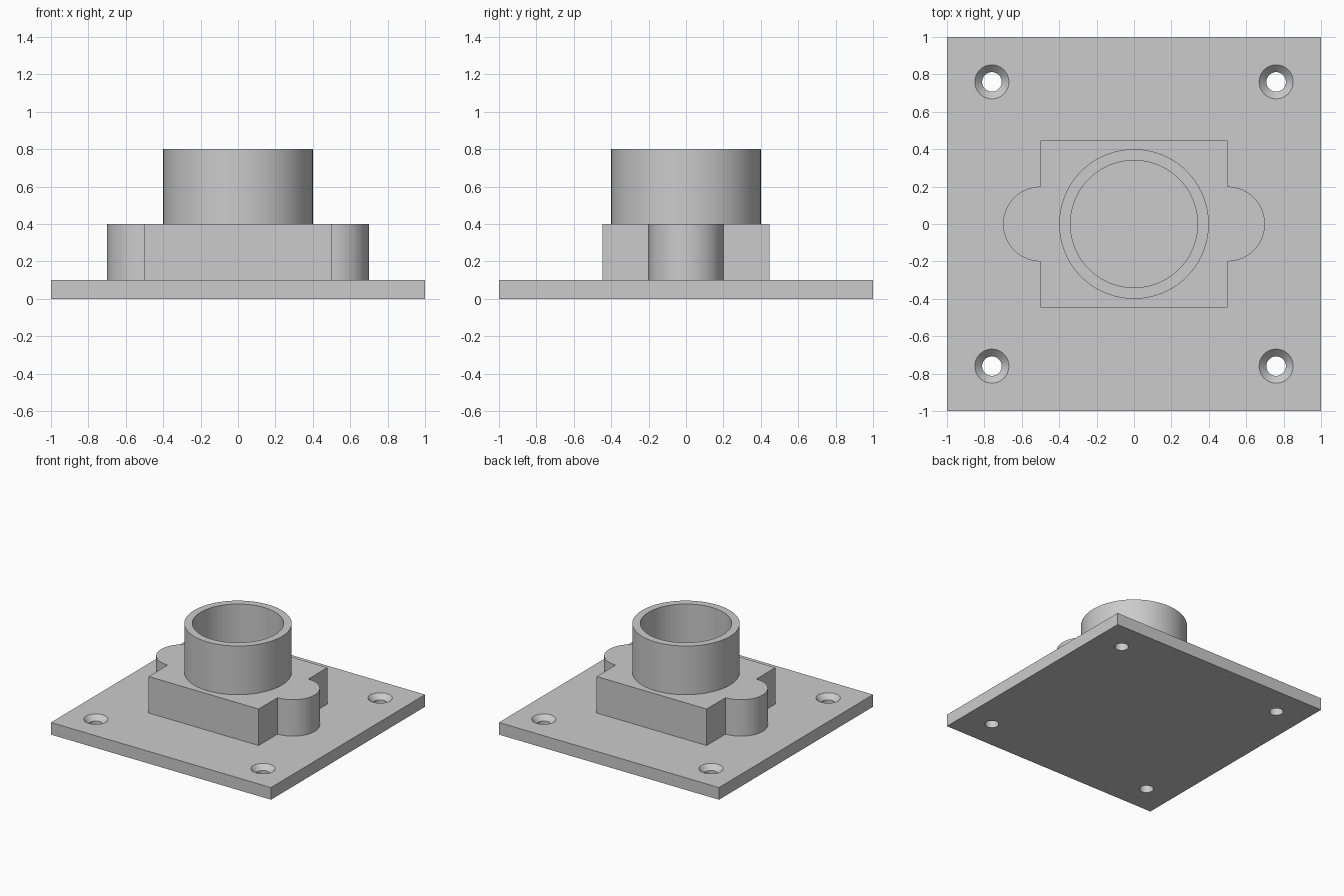
import bpy, bmesh, math

if "Cube" in bpy.data.objects:
    bpy.data.objects.remove(bpy.data.objects["Cube"])

grey = bpy.data.materials.new("light_grey")
grey.diffuse_color = (0.6, 0.6, 0.6, 1)
grey.use_nodes = True
grey.node_tree.nodes["Principled BSDF"].inputs["Base Color"].default_value = grey.diffuse_color


def make_object(name, bm):
    bmesh.ops.remove_doubles(bm, verts=bm.verts, dist=1e-5)
    bmesh.ops.recalc_face_normals(bm, faces=bm.faces)
    mesh = bpy.data.meshes.new(name)
    bm.to_mesh(mesh)
    bm.free()
    mesh.materials.append(grey)
    obj = bpy.data.objects.new(name, mesh)
    bpy.context.collection.objects.link(obj)
    return obj


def smooth(obj):
    bpy.ops.object.select_all(action='DESELECT')
    obj.select_set(True)
    bpy.context.view_layer.objects.active = obj
    bpy.ops.object.shade_smooth_by_angle(angle=math.radians(30))


def extrude_outline(bm, points, z0, z1):
    """Prism from a closed outline."""
    face = bm.faces.new([bm.verts.new((x, y, z0)) for x, y in points])
    ext = bmesh.ops.extrude_face_region(bm, geom=[face], use_keep_orig=True)
    top = [v for v in ext["geom"] if isinstance(v, bmesh.types.BMVert)]
    bmesh.ops.translate(bm, verts=top, vec=(0, 0, z1 - z0))


def lathe(bm, profile, cx=0, cy=0, n=96, closed=False):
    """Revolve (radius, z) points about a vertical axis; cap the ends if open."""
    rings = [[bm.verts.new((cx + r * math.cos(2 * math.pi * i / n),
                            cy + r * math.sin(2 * math.pi * i / n), z))
              for i in range(n)] for r, z in profile]
    pairs = list(zip(rings, rings[1:]))
    if closed:
        pairs.append((rings[-1], rings[0]))
    else:
        bm.faces.new(rings[0])
        bm.faces.new(rings[-1])
    for a, b in pairs:
        for i in range(n):
            j = (i + 1) % n
            bm.faces.new((a[i], a[j], b[j], b[i]))


# Square base plate
bm = bmesh.new()
extrude_outline(bm, [(-1, -1), (1, -1), (1, 1), (-1, 1)], 0, 0.1)
plate = make_object("base_plate", bm)

# Countersunk screw holes in the four corners
bm = bmesh.new()
for sx in (-1, 1):
    for sy in (-1, 1):
        lathe(bm, [(0.052, -0.05), (0.052, 0.06), (0.091, 0.1), (0.091, 0.15)],
              sx * 0.76, sy * 0.76, n=48)
cutter = make_object("screw_hole_cutter", bm)
cutter.hide_render = True
mod = plate.modifiers.new("screw_holes", 'BOOLEAN')
mod.object = cutter
mod.operation = 'DIFFERENCE'
mod.solver = 'EXACT'
bpy.context.view_layer.objects.active = plate
bpy.ops.object.modifier_apply(modifier=mod.name)
bpy.data.objects.remove(cutter)
smooth(plate)

# Rectangular block with a rounded ear on each side
W, D, R, N = 0.5, 0.446, 0.2, 32
half = [(W, -D)]
for i in range(N + 1):
    a = -math.pi / 2 + math.pi * i / N
    half.append((W + R * math.cos(a), R * math.sin(a)))
half.append((W, D))
bm = bmesh.new()
extrude_outline(bm, half + [(-x, -y) for x, y in half], 0.1, 0.4)
smooth(make_object("eared_block", bm))

# Upright tube on the block
bm = bmesh.new()
lathe(bm, [(0.4, 0.4), (0.4, 0.8), (0.34, 0.8), (0.34, 0.4)], closed=True)
smooth(make_object("tube", bm))
